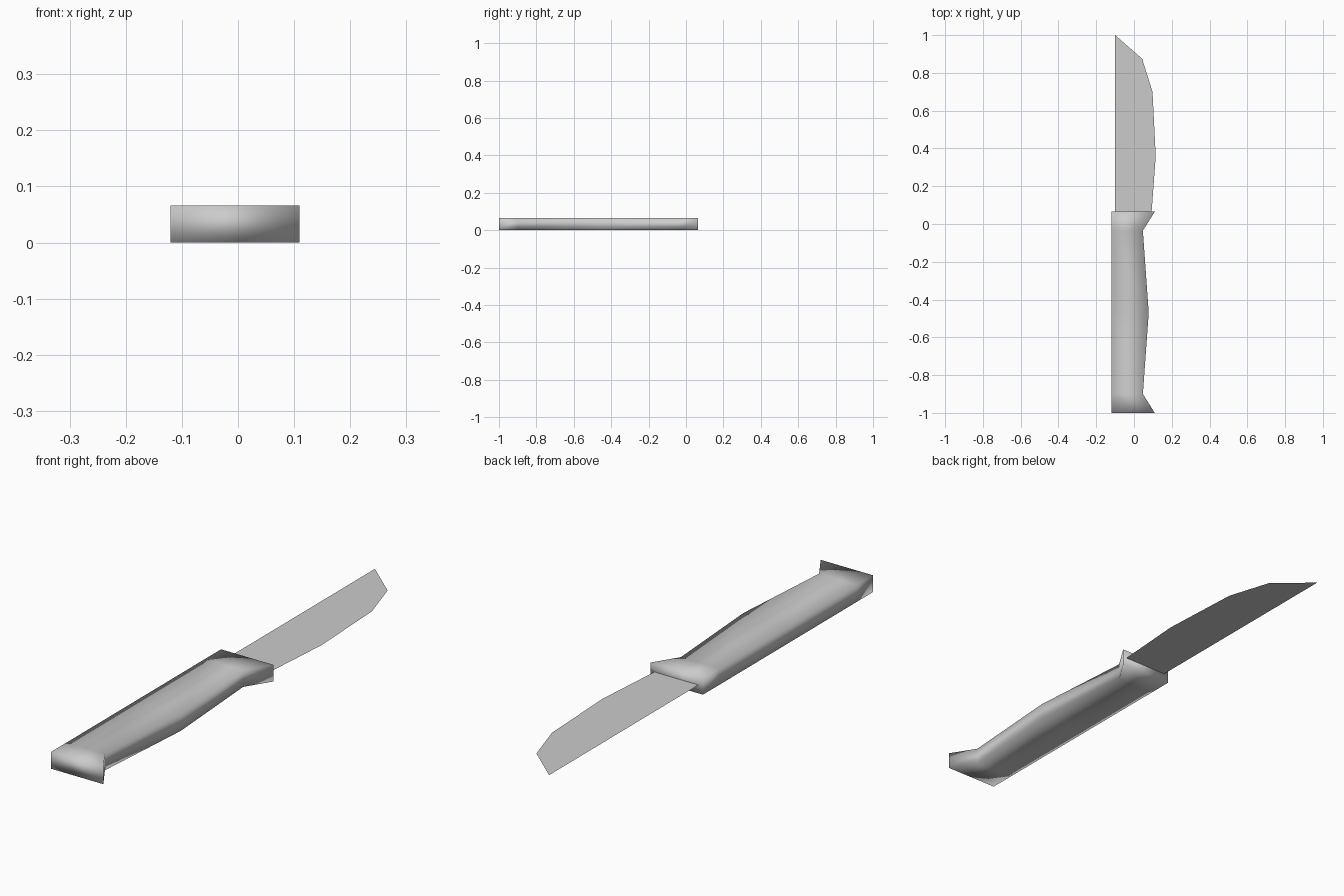
import bpy
import bmesh

if "Cube" in bpy.data.objects:
    bpy.data.objects.remove(bpy.data.objects["Cube"], do_unlink=True)

THICK = 0.066
SPINE = -0.12


def make_material(name, colour):
    mat = bpy.data.materials.new(name)
    mat.use_nodes = True
    mat.diffuse_color = colour
    mat.node_tree.nodes["Principled BSDF"].inputs["Base Color"].default_value = colour
    return mat


def finish(bm, name, mat, smooth):
    mesh = bpy.data.meshes.new(name)
    for face in bm.faces:
        face.smooth = smooth
    bm.to_mesh(mesh)
    bm.free()
    mesh.materials.append(mat)
    obj = bpy.data.objects.new(name, mesh)
    bpy.context.collection.objects.link(obj)
    return obj


grey = make_material("plain grey", (0.6, 0.6, 0.6, 1.0))

# Handle: rectangular sections lofted from pommel to guard, softly shaded
sections = [(-1.0, 0.11), (-0.9, 0.047), (-0.47, 0.078), (-0.035, 0.047), (0.065, 0.11)]
bm = bmesh.new()
rings = []
for y, belly in sections:
    corners = [(SPINE, 0), (belly, 0), (belly, THICK), (SPINE, THICK)]
    rings.append([bm.verts.new((x, y, z)) for x, z in corners])
for a, b in zip(rings, rings[1:]):
    for i in range(4):
        j = (i + 1) % 4
        bm.faces.new((a[i], a[j], b[j], b[i]))
bm.faces.new(rings[0])
bm.faces.new(rings[-1])
bmesh.ops.recalc_face_normals(bm, faces=bm.faces)
finish(bm, "handle", grey, True)

# Blade: a single thin sheet at mid height, straight spine and curved edge
outline = [(-0.1, 0.06), (0.093, 0.06), (0.115, 0.36), (0.098, 0.7),
           (0.043, 0.875), (-0.1, 1.0)]
bm = bmesh.new()
bm.faces.new([bm.verts.new((x, y, THICK / 2)) for x, y in outline])
finish(bm, "blade", grey, False)
